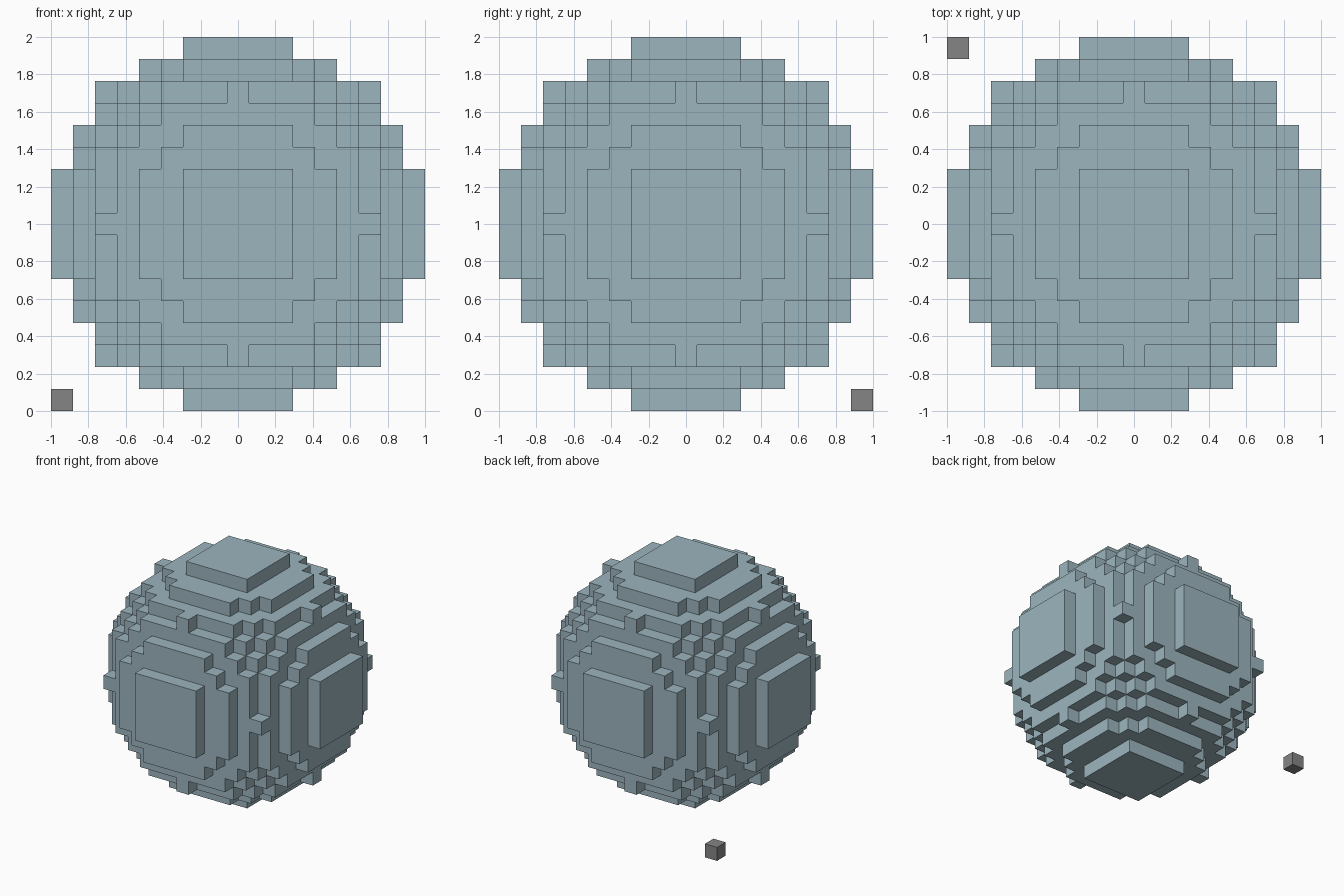
import bpy
import bmesh
from itertools import product
from mathutils import Vector

if "Cube" in bpy.data.objects:
    bpy.data.objects.remove(bpy.data.objects["Cube"], do_unlink=True)

RADIUS = 8.5            # ball radius in blocks
SIZE = 1 / RADIUS       # edge of one block
CENTRE = Vector((0, 0, 1))


def make_material(name, color):
    mat = bpy.data.materials.new(name)
    mat.use_nodes = True
    mat.diffuse_color = color
    mat.node_tree.nodes["Principled BSDF"].inputs["Base Color"].default_value = color
    return mat


def build_blocks(name, cells, mat):
    """Skin a set of grid cells with only their exposed square faces."""
    bm = bmesh.new()
    for cell in cells:
        for axis, sign in product(range(3), (-1, 1)):
            normal = Vector((0, 0, 0))
            normal[axis] = sign
            middle = Vector(cell)
            if tuple(int(c) for c in middle + normal) in cells:
                continue
            u = Vector((0, 0, 0))
            u[(axis + 1) % 3] = 0.5
            v = normal.cross(u)
            face_centre = middle + normal / 2
            corners = (-u - v, u - v, u + v, v - u)
            bm.faces.new([bm.verts.new(CENTRE + (face_centre + c) * SIZE)
                          for c in corners])
    bmesh.ops.remove_doubles(bm, verts=bm.verts, dist=SIZE / 100)
    mesh = bpy.data.meshes.new(name)
    bm.to_mesh(mesh)
    bm.free()
    mesh.materials.append(mat)
    obj = bpy.data.objects.new(name, mesh)
    bpy.context.collection.objects.link(obj)
    return obj


blue_grey = make_material("pale blue grey", (0.333, 0.462, 0.515, 1))
grey = make_material("mid grey", (0.235, 0.235, 0.235, 1))

# Ball: every block whose centre lies inside the sphere
ball = {c for c in product(range(-8, 9), repeat=3)
        if Vector(c).length_squared <= RADIUS ** 2}
build_blocks("block_ball", ball, blue_grey)

# Single loose block at the lower back right corner
build_blocks("corner_block", {(-8, 8, -8)}, grey)
